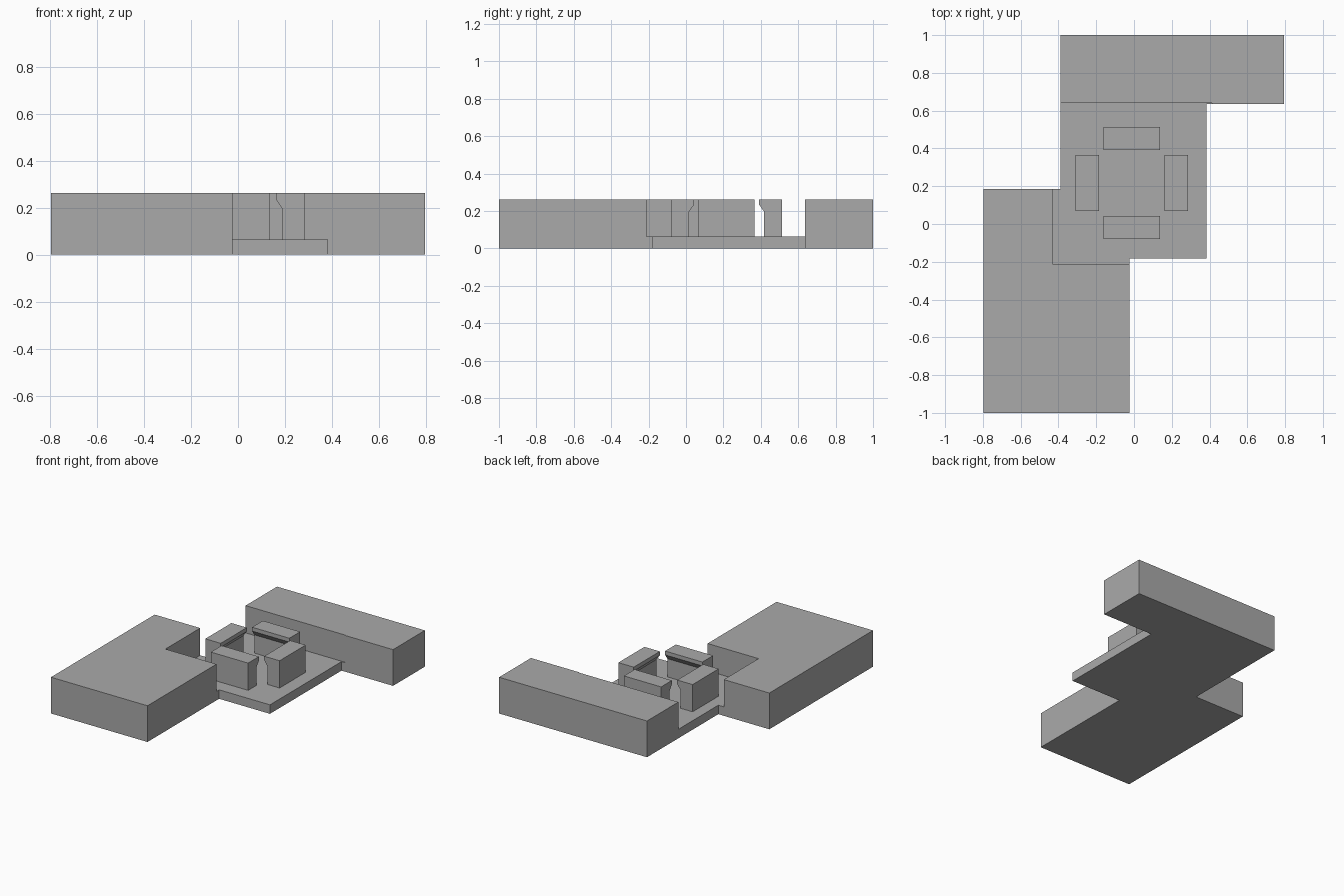
import bpy
import bmesh
from math import pi
from mathutils import Matrix, Vector

cube = bpy.data.objects.get("Cube")
if cube:
    bpy.data.objects.remove(cube, do_unlink=True)

TOP = 0.262      # full height of blocks and clips
FLOOR = 0.065    # top of the thin plate

grey = bpy.data.materials.new("plain grey")
grey.use_nodes = True
grey.diffuse_color = (0.4, 0.4, 0.4, 1)
grey.node_tree.nodes["Principled BSDF"].inputs["Base Color"].default_value = grey.diffuse_color


def prism(name, points, direction):
    """Extrude a flat outline along a direction into a solid."""
    bm = bmesh.new()
    face = bm.faces.new([bm.verts.new(p) for p in points])
    grown = bmesh.ops.extrude_face_region(bm, geom=[face])["geom"]
    verts = [v for v in grown if isinstance(v, bmesh.types.BMVert)]
    bmesh.ops.translate(bm, verts=verts, vec=Vector(direction))
    bmesh.ops.recalc_face_normals(bm, faces=bm.faces)
    mesh = bpy.data.meshes.new(name)
    bm.to_mesh(mesh)
    bm.free()
    mesh.materials.append(grey)
    obj = bpy.data.objects.new(name, mesh)
    bpy.context.collection.objects.link(obj)
    return obj


def box(name, x0, x1, y0, y1, z0, z1):
    outline = [(x0, y0, z0), (x1, y0, z0), (x1, y1, z0), (x0, y1, z0)]
    return prism(name, outline, (0, 0, z1 - z0))


def combine(target, other, operation):
    """Apply a boolean and discard the second solid."""
    mod = target.modifiers.new(operation.lower(), "BOOLEAN")
    mod.operation = operation
    mod.solver = "EXACT"
    mod.object = other
    bpy.context.view_layer.objects.active = target
    bpy.ops.object.modifier_apply(modifier=mod.name)
    bpy.data.objects.remove(other, do_unlink=True)


# Two tall blocks, with the clearance pocket cut out, joined by a thin plate
body = box("stepped_base", -0.796, -0.024, -1, 0.185, 0, TOP)
back_block = box("back_block", -0.388, 0.795, 0.636, 1, 0, TOP)
pocket = box("pocket_cutter", -0.432, 0.412, -0.212, 0.641, FLOOR, 0.4)
plate = box("plate", -0.388, 0.383, -0.182, 0.66, 0, FLOOR)
combine(body, back_block, "UNION")
combine(body, pocket, "DIFFERENCE")
combine(body, plate, "UNION")

# Four clips around a square, each with a lip overhanging its inner side
profile = [(0.297, FLOOR), (0.297, TOP), (0.174, TOP),
           (0.174, 0.234), (0.2, 0.197), (0.2, FLOOR)]
for i, side in enumerate(("left", "back", "right", "front")):
    clip = prism(side + "_clip", [(r, -0.149, z) for r, z in profile], (0, 0.298, 0))
    clip.data.transform(Matrix.Translation((-0.012, 0.217, 0)) @ Matrix.Rotation(i * pi / 2, 4, "Z"))
